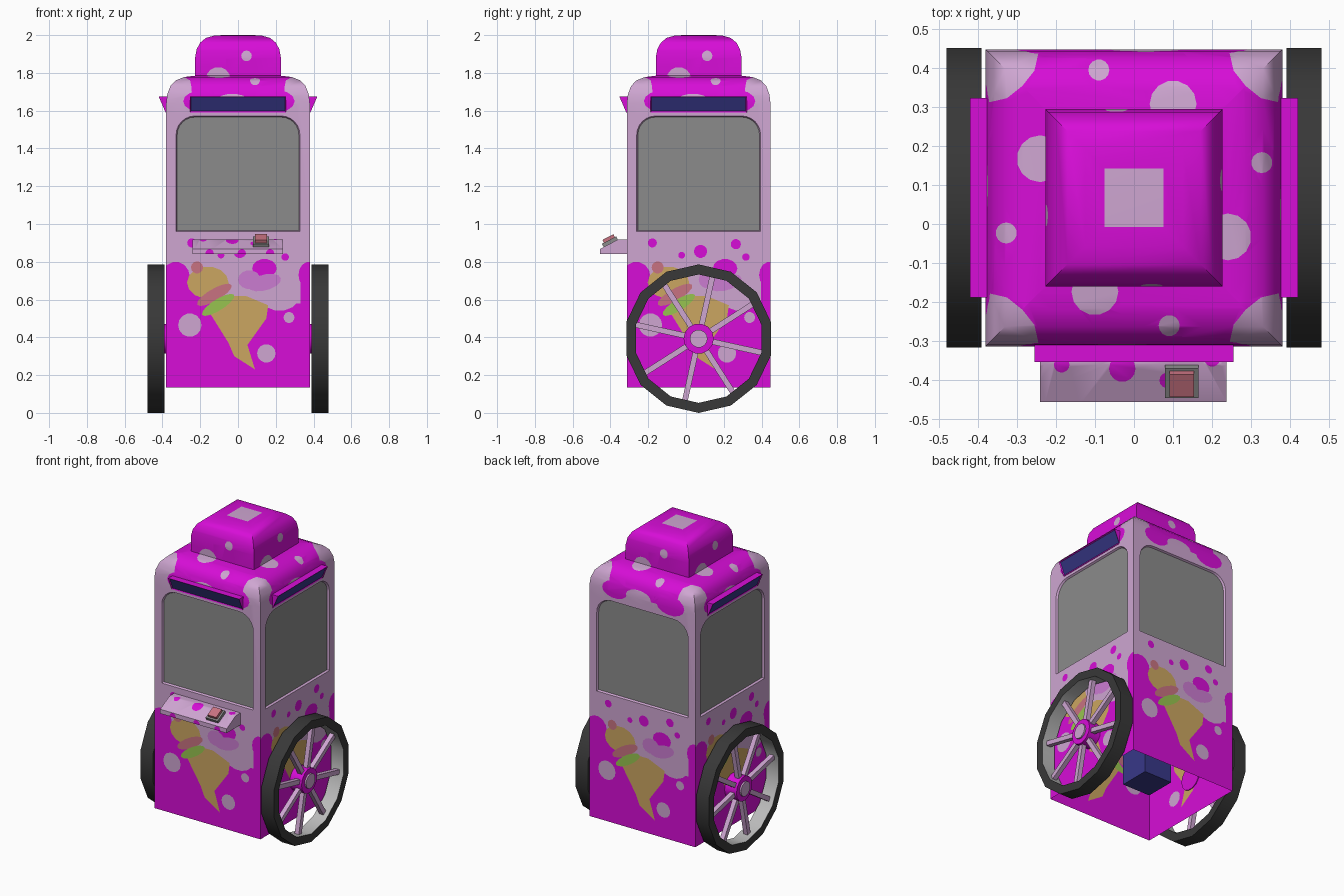
import bpy, bmesh, math
from mathutils import Matrix, Vector

if "Cube" in bpy.data.objects:
    bpy.data.objects.remove(bpy.data.objects["Cube"])

CY = 0.067                      # centre of the cabinet in y
NAMES = {
    "magenta": (0.68, 0.004, 0.68), "pale_pink": (0.62, 0.38, 0.64),
    "window_grey": (0.26, 0.26, 0.26), "navy": (0.04, 0.04, 0.25),
    "tyre_black": (0.04, 0.04, 0.04), "cone_tan": (0.60, 0.38, 0.12),
    "lime_green": (0.31, 0.55, 0.08), "rose": (0.58, 0.17, 0.22),
    "orchid": (0.60, 0.20, 0.64), "rim_grey": (0.5, 0.5, 0.5)}
MATS = []
for name, c in NAMES.items():
    m = bpy.data.materials.new(name)
    m.diffuse_color = (*c, 1)
    m.use_nodes = True
    m.node_tree.nodes["Principled BSDF"].inputs["Base Color"].default_value = m.diffuse_color
    MATS.append(m)
MAG, PINK, GREY, NAVY, TYRE, TAN, LIME, ROSE, ORCHID, RIM = range(10)


def finish(bm, name):
    me = bpy.data.meshes.new(name)
    bm.to_mesh(me)
    bm.free()
    for m in MATS:
        me.materials.append(m)
    ob = bpy.data.objects.new(name, me)
    bpy.context.collection.objects.link(ob)
    bpy.ops.object.select_all(action='DESELECT')
    ob.select_set(True)
    bpy.context.view_layer.objects.active = ob
    bpy.ops.object.shade_smooth_by_angle(angle=math.radians(35))
    return ob


def oval(x, z, rx, ry=None, rot=0, n=14):
    ry, r = ry or rx, math.radians(rot)
    pts = []
    for i in range(n):
        a = 2 * math.pi * i / n
        u, v = rx * math.cos(a), ry * math.sin(a)
        pts.append((x + u * math.cos(r) - v * math.sin(r), z + u * math.sin(r) + v * math.cos(r)))
    return pts


def rect(x0, z0, x1, z1):
    return [(x0, z0), (x1, z0), (x1, z1), (x0, z1)]


def stencil(bm, pts, col, top=False, lo=-9, hi=9):
    """Cut a convex outline into the faces (seen from the front or the top) and colour the inside."""
    k = 1 if top else 2
    box = [(min(p[i] for p in pts), max(p[i] for p in pts)) for i in (0, 1)]

    def near(f):
        return all(min(v.co[ax] for v in f.verts) < box[i][1] and max(v.co[ax] for v in f.verts) > box[i][0]
                   for i, ax in enumerate((0, k)))
    faces = [f for f in bm.faces if lo < f.calc_center_median().z < hi and near(f)]
    for a, b in zip(pts, pts[1:] + pts[:1]):
        co, no = Vector((a[0], 0, 0)), Vector((b[1] - a[1], 0, 0))
        co[k], no[k] = a[1], a[0] - b[0]
        no.normalize()
        geom = list({e for f in faces for e in [*f.verts, *f.edges]}) + faces
        res = bmesh.ops.bisect_plane(bm, geom=geom, plane_co=co, plane_no=no, dist=1e-5)
        faces = [f for f in res['geom'] if isinstance(f, bmesh.types.BMFace)
                 and (f.calc_center_median() - co).dot(no) < 0]
        if not faces:
            return []
    for f in faces:
        f.material_index = col
    return faces


def prism(profile, x0, x1, col):
    """Extrude a (y, z) profile along x."""
    bm = bmesh.new()
    a = [bm.verts.new((x0, y, z)) for y, z in profile]
    b = [bm.verts.new((x1, y, z)) for y, z in profile]
    bm.faces.new(a)
    bm.faces.new(b)
    n = len(a)
    for i in range(n):
        bm.faces.new((a[i], a[(i + 1) % n], b[(i + 1) % n], b[i]))
    bmesh.ops.recalc_face_normals(bm, faces=bm.faces)
    for f in bm.faces:
        f.material_index = col
    return bm


def box(name, size, loc, col, rot=0):
    bm = bmesh.new()
    mat = Matrix.Translation(loc) @ Matrix.Rotation(rot, 4, 'X') @ Matrix.Diagonal((*size, 1))
    bmesh.ops.create_cube(bm, size=1, matrix=mat)
    for f in bm.faces:
        f.material_index = col
    return finish(bm, name)


# Cabinet: one quarter (wall, rounded roof, cap), open at the bottom
bm = bmesh.new()
PROFILE = [(.38, .135), (.38, 1.64), (.375, 1.685), (.358, 1.73), (.33, 1.76), (.285, 1.778), (.227, 1.785),
           (.227, 1.88), (.219, 1.925), (.2, 1.96), (.17, 1.985), (.125, 1.998), (.075, 2.0), (0, 2.0)]
rows = [[bm.verts.new((s * h, -h, z)) for s in ((-1, 1) if h else (0,))] for h, z in PROFILE]
for i, (r, q) in enumerate(zip(rows, rows[1:])):
    f = bm.faces.new(r + q[::-1])
    f.material_index = PINK if i in (0, len(rows) - 2) else MAG

# Recessed window with rounded upper corners
arc = [(.228 + .1 * math.cos(a), 1.472 + .1 * math.sin(a)) for a in (math.pi / 12 * i for i in range(7))]
window = [(-.328, .96), (.328, .96)] + arc + [(-x, z) for x, z in arc[::-1]]
glass = stencil(bm, window, GREY, hi=1.6)
rim = bmesh.ops.inset_region(bm, faces=glass, thickness=.006, depth=-.012, use_even_offset=True)
for f in rim['faces']:
    f.material_index = PINK

# Painted roof: corners, spots and drips
for s in (-1, 1):
    stencil(bm, oval(s * .39, -.39, .15), PINK, True, 1.641)
stencil(bm, oval(-.1, -.24, .06), PINK, True, 1.641, 1.786)
stencil(bm, oval(.09, -.327, .027), PINK, True, 1.641, 1.786)
stencil(bm, oval(-.105, 1.765, .066), PINK, False, 1.786)
stencil(bm, oval(.045, 1.89, .028), PINK, False, 1.786)
stencil(bm, oval(-.2, 1.65, .09, .055), MAG, False, 1, 1.8)
stencil(bm, oval(.2, 1.65, .1, .06), MAG, False, 1, 1.8)
stencil(bm, oval(-.03, 1.645, .09, .045), PINK, False, 1, 1.75)

# Painted lower wall: magenta splash, dots and ice cream cone
ART = [(rect(-.4, .1, .4, .58), MAG), (rect(-.4, .57, -.24, .72), MAG), (rect(.33, .57, .4, .74), MAG),
       (oval(-.33, .72, .075, .08), MAG), (oval(.375, .73, .055, .07), MAG),
       (oval(-.2, .58, .1, .06), MAG), (oval(.22, .63, .11, .09), PINK), (oval(.07, .6, .08, .1), PINK),
       (oval(.14, .765, .065, .05), MAG), (oval(.06, .705, .06, .05), ORCHID),
       (oval(.14, .69, .09, .042, 15), ORCHID),
       (oval(-.245, .9, .024), MAG), (oval(.01, .855, .035), MAG), (oval(.197, .893, .027), MAG),
       (oval(-.09, .835, .018), MAG), (oval(.25, .825, .02), MAG),
       (oval(-.255, .465, .062), PINK), (oval(.15, .315, .049), PINK), (oval(.27, .505, .029), PINK),
       ([(-.15, .53), (-.05, .37), (.05, .36), (.15, .5), (.16, .57), (.04, .62), (-.03, .62)], TAN),
       ([(-.05, .37), (-.02, .3), (.09, .23), (.05, .36)], TAN),
       (oval(-.16, .69, .11, .085), TAN), (oval(-.217, .77, .032), ROSE),
       (oval(-.125, .625, .105, .032, 30), ROSE), (oval(-.105, .572, .1, .03, 32), LIME)]
for pts, col in ART:
    stencil(bm, pts, col, False, 0, 1.2)

# Repeat the quarter on all four sides
quarter = bm.verts[:] + bm.edges[:] + bm.faces[:]
for i in (1, 2, 3):
    new = bmesh.ops.duplicate(bm, geom=quarter)['geom']
    bmesh.ops.rotate(bm, verts=[v for v in new if isinstance(v, bmesh.types.BMVert)],
                     matrix=Matrix.Rotation(i * math.pi / 2, 3, 'Z'))
bmesh.ops.remove_doubles(bm, verts=bm.verts, dist=1e-4)
bmesh.ops.translate(bm, verts=bm.verts, vec=(0, CY, 0))
finish(bm, "cabinet")

# Slanted light boxes on the front and both sides
for name, ang in (("front", 0), ("right", 90), ("left", -90)):
    bm = prism([(-.37, 1.59), (-.383, 1.59), (-.42, 1.675), (-.37, 1.675)], -.255, .255, MAG)
    slope = [f for f in bm.faces if f.normal.y < -.5]
    bmesh.ops.inset_region(bm, faces=slope, thickness=.006, depth=-.005, use_even_offset=True)
    for f in slope:
        f.material_index = NAVY
    bm.transform(Matrix.Translation((0, CY, 0)) @ Matrix.Rotation(math.radians(ang), 4, 'Z'))
    finish(bm, name + "_light_box")

# Control shelf with dots, and its button
bm = prism([(-.312, .84), (-.455, .84), (-.455, .868), (-.36, .918), (-.312, .918)], -.24, .237, PINK)
for x, y, r in ((-.185, -.36, .02), (-.03, -.37, .034), (.085, -.4, .02), (.2, -.345, .02)):
    stencil(bm, oval(x, y, r), MAG, True, .85)
for x in (-.15, .02, .17):
    stencil(bm, oval(x, .845, .022), MAG, False, 0, .869)
finish(bm, "control_shelf")
tilt = math.atan2(.05, .095)
box("button_base", (.085, .085, .022), (.122, -.402, .905), GREY, tilt)
box("button", (.062, .066, .02), (.122, -.409, .922), ROSE, tilt)

# Coin box seen through the open bottom
box("coin_box", (.2, .2, .22), (0, .12, .3), NAVY)

# Wheels: tyre, spokes, hub and hub cap
WZ = .393
for side, s in (("right", 1), ("left", -1)):
    at = Matrix.Translation((0, CY, WZ))
    bm = bmesh.new()
    n, section = 14, [(.393, .39), (.393, .48), (.34, .48), (.34, .39)]
    rings = [[bm.verts.new((s * x, r * math.sin(2 * math.pi * i / n), r * math.cos(2 * math.pi * i / n)))
              for r, x in section] for i in range(n)]
    for i in range(n):
        for j in range(4):
            a, b = rings[i], rings[(i + 1) % n]
            f = bm.faces.new((a[j], a[(j + 1) % 4], b[(j + 1) % 4], b[j]))
            f.material_index = RIM if j == 2 else TYRE
    bmesh.ops.recalc_face_normals(bm, faces=bm.faces)
    bm.transform(at)
    finish(bm, side + "_tyre")

    bm = bmesh.new()
    for k in range(8):
        turn = Matrix.Rotation(math.radians(32.5 + 45 * k), 4, 'X')
        bmesh.ops.create_cube(bm, size=1, matrix=at @ turn @ Matrix.Translation((s * .435, .2, 0))
                              @ Matrix.Diagonal((.03, .28, .03, 1)))
    for f in bm.faces:
        f.material_index = PINK
    finish(bm, side + "_spokes")

    for part, r, x0, x1, col in (("hub", .08, .375, .465, MAG), ("hub_cap", .047, .46, .475, PINK)):
        bm = bmesh.new()
        bmesh.ops.create_cone(bm, cap_ends=True, segments=14, radius1=r, radius2=r, depth=x1 - x0,
                              matrix=at @ Matrix.Translation((s * (x0 + x1) / 2, 0, 0))
                              @ Matrix.Rotation(math.pi / 2, 4, 'Y'))
        for f in bm.faces:
            f.material_index = col
        finish(bm, side + "_" + part)
